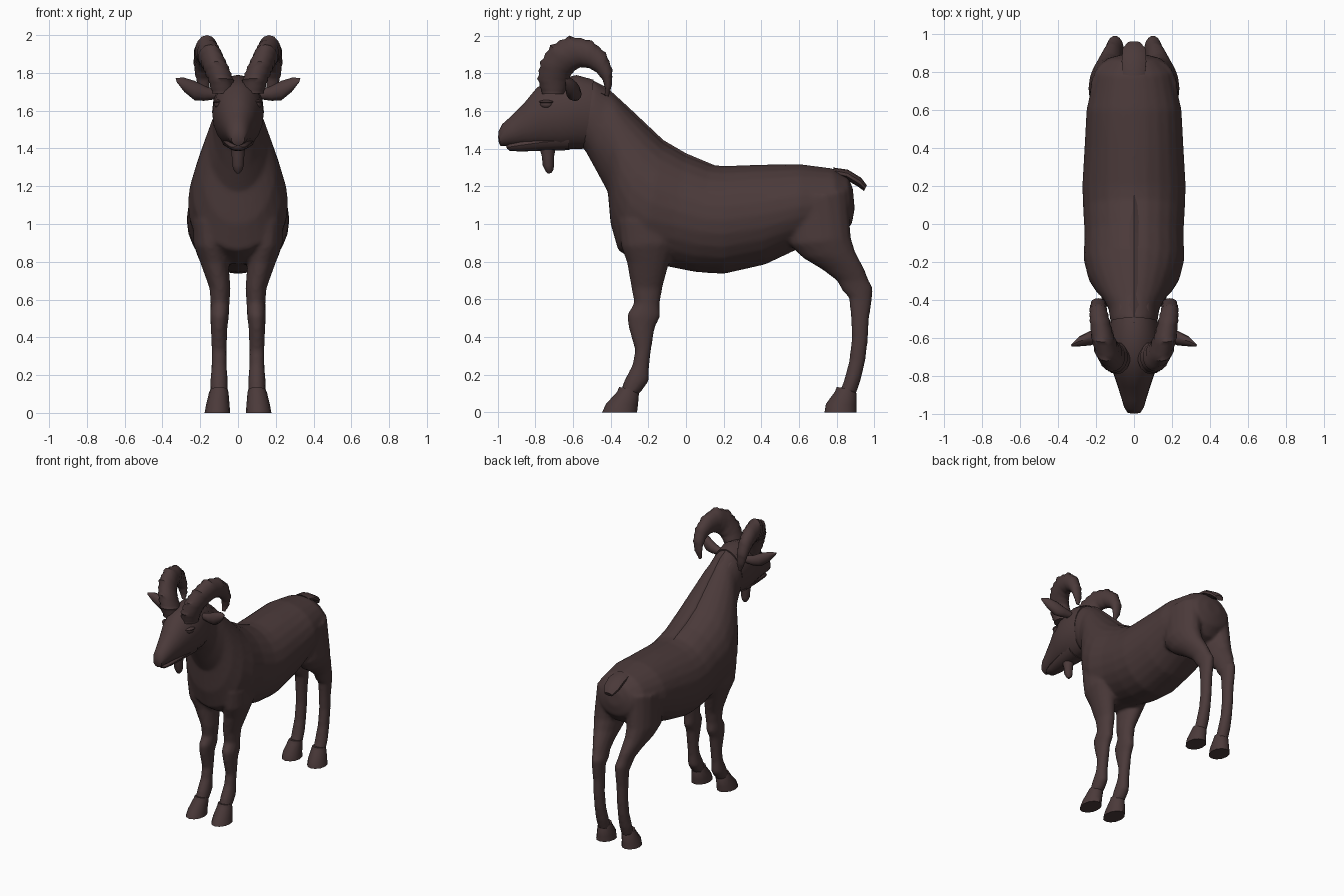
import bpy, bmesh, math
from mathutils import Vector, Matrix

fur = bpy.data.materials.new("dark_brown")
fur.diffuse_color = (0.07, 0.042, 0.042, 1)


def loft(bm, rows, n=16, side=1, sideways=False):
    """Skin ellipses: each row is y1, z1, y2, z2, half width, centre offset."""
    rings = []
    for y1, z1, y2, z2, hw, c in rows:
        ring = []
        for i in range(n):
            a = 2 * math.pi * i / n
            k = math.cos(a) / 2
            u = (y1 + y2) / 2 + (y1 - y2) * k
            z = (z1 + z2) / 2 + (z1 - z2) * k
            w = c + hw * math.sin(a)
            co = (side * u, w, z) if sideways else (side * w, u, z)
            ring.append(bm.verts.new(co))
        rings.append(ring)
    for r, s in zip(rings, rings[1:]):
        for i in range(n):
            j = (i + 1) % n
            bm.faces.new((r[i], r[j], s[j], s[i]))
    bm.faces.new(rings[0])
    bm.faces.new(rings[-1])


def finish(name, bm, angle=40):
    bmesh.ops.recalc_face_normals(bm, faces=bm.faces)
    me = bpy.data.meshes.new(name)
    bm.to_mesh(me)
    bm.free()
    me.materials.append(fur)
    ob = bpy.data.objects.new(name, me)
    bpy.context.collection.objects.link(ob)
    bpy.ops.object.select_all(action='DESELECT')
    ob.select_set(True)
    bpy.context.view_layer.objects.active = ob
    bpy.ops.object.shade_smooth_by_angle(angle=math.radians(angle))
    return ob


def part(name, rows, n=16, side=1, sideways=False, angle=40):
    bm = bmesh.new()
    loft(bm, rows, n, side, sideways)
    return finish(name, bm, angle)


# torso and neck, from rump to throat
torso = [
    (.885, 1.19, .895, 1.08, .06, 0), (.86, 1.25, .88, 1.0, .14, 0),
    (.78, 1.295, .82, .93, .205, 0), (.60, 1.318, .60, .87, .25, 0),
    (.40, 1.315, .42, .785, .26, 0), (.20, 1.308, .20, .735, .272, 0),
    (.13, 1.315, .05, .745, .268, 0), (0, 1.365, -.10, .775, .26, 0),
    (-.12, 1.435, -.25, .79, .265, 0), (-.21, 1.52, -.36, .86, .24, 0),
    (-.30, 1.605, -.40, 1.0, .20, 0), (-.37, 1.675, -.415, 1.17, .16, 0),
    (-.42, 1.715, -.475, 1.28, .133, 0), (-.48, 1.755, -.535, 1.39, .125, 0),
    (-.56, 1.76, -.57, 1.42, .11, 0)]
front_leg = [
    (-.36, 1.02, -.08, 1.02, .09, .15), (-.345, .88, -.05, .90, .09, .145),
    (-.315, .80, -.09, .79, .075, .125), (-.29, .66, -.125, .66, .056, .095),
    (-.275, .58, -.14, .57, .05, .095), (-.315, .515, -.135, .51, .05, .098),
    (-.305, .45, -.165, .45, .044, .10), (-.27, .33, -.185, .33, .04, .10),
    (-.285, .25, -.195, .25, .04, .10), (-.33, .165, -.195, .17, .047, .10),
    (-.345, .12, -.23, .12, .046, .10), (-.35, .09, -.26, .09, .044, .10)]
hind_leg = [
    (.50, 1.12, .86, 1.18, .11, .12), (.55, .89, .875, .93, .10, .14),
    (.62, .82, .90, .85, .082, .135), (.72, .76, .945, .765, .062, .12),
    (.80, .70, .97, .70, .05, .107), (.83, .645, .992, .66, .049, .10),
    (.865, .61, .988, .60, .043, .10), (.875, .50, .972, .50, .04, .10),
    (.88, .40, .965, .38, .039, .10), (.865, .27, .953, .28, .04, .10),
    (.835, .16, .93, .18, .046, .10), (.81, .10, .90, .09, .044, .10)]
bm = bmesh.new()
loft(bm, torso, 24)
for s in (1, -1):
    loft(bm, front_leg, 16, s)
    loft(bm, hind_leg, 16, s)
body = finish("body_and_legs", bm)
fuse = body.modifiers.new("fuse", 'REMESH')
fuse.mode, fuse.voxel_size, fuse.use_smooth_shade = 'VOXEL', .013, True
relax = body.modifiers.new("relax", 'SMOOTH')
relax.factor, relax.iterations = .5, 4

# mane ridge along the back of the neck
part("mane_ridge", [
    (.16, 1.308, .15, 1.28, .01, 0), (0, 1.375, -.02, 1.33, .05, 0),
    (-.12, 1.445, -.15, 1.38, .07, 0), (-.30, 1.615, -.34, 1.55, .075, 0),
    (-.42, 1.725, -.45, 1.65, .075, 0), (-.52, 1.775, -.53, 1.68, .075, 0)], 4, angle=20)

# head with separate lower jaw
part("head", [
    (-.49, 1.765, -.535, 1.40, .125, 0), (-.58, 1.79, -.58, 1.398, .137, 0),
    (-.70, 1.765, -.66, 1.395, .135, 0), (-.79, 1.725, -.74, 1.40, .115, 0),
    (-.86, 1.64, -.83, 1.41, .088, 0), (-.93, 1.57, -.90, 1.415, .066, 0),
    (-.975, 1.53, -.95, 1.415, .052, 0), (-.995, 1.49, -.985, 1.415, .035, 0),
    (-.997, 1.46, -.993, 1.43, .015, 0)], 20)
part("lower_jaw", [
    (-.62, 1.50, -.62, 1.392, .09, 0), (-.76, 1.48, -.76, 1.388, .075, 0),
    (-.88, 1.45, -.88, 1.385, .055, 0), (-.935, 1.43, -.935, 1.388, .04, 0),
    (-.955, 1.415, -.95, 1.40, .02, 0)], 12)
part("beard", [
    (-.78, 1.41, -.69, 1.41, .04, 0), (-.765, 1.36, -.70, 1.36, .035, 0),
    (-.76, 1.31, -.70, 1.31, .032, 0), (-.745, 1.28, -.705, 1.285, .022, 0),
    (-.735, 1.268, -.715, 1.27, .008, 0)], 10)
part("tail", [
    (.78, 1.30, .80, 1.25, .06, 0), (.86, 1.288, .85, 1.235, .068, 0),
    (.93, 1.245, .91, 1.20, .062, 0), (.96, 1.205, .945, 1.175, .035, 0)], 10)

# horn curve: outer edge, inner edge, half width, sideways offset
horn = [
    (-.765, 1.69, -.64, 1.69, .06, .08), (-.79, 1.77, -.62, 1.75, .07, .09),
    (-.775, 1.86, -.615, 1.785, .07, .115), (-.72, 1.95, -.59, 1.815, .066, .145),
    (-.62, 2.0, -.56, 1.832, .062, .165), (-.50, 1.975, -.515, 1.828, .055, .18),
    (-.425, 1.91, -.475, 1.805, .048, .188), (-.39, 1.82, -.442, 1.765, .04, .188),
    (-.392, 1.74, -.428, 1.715, .03, .18), (-.41, 1.675, -.432, 1.685, .012, .172)]
steps = 4
ridged = []
for r, s in zip(horn, horn[1:]):
    for k in range(steps):
        y1, z1, y2, z2, hw, c = [a + (b - a) * k / steps for a, b in zip(r, s)]
        t = .04 if k % 2 else 0          # pinch every other ring into a groove
        ridged.append((y1 + (y2 - y1) * t, z1 + (z2 - z1) * t, y2, z2, hw * (1 - 2 * t), c))
ridged.append(horn[-1])

ear = [
    (.11, 1.71, .12, 1.66, .025, -.58), (.17, 1.728, .18, 1.652, .034, -.588),
    (.23, 1.758, .23, 1.655, .038, -.60), (.29, 1.776, .285, 1.70, .026, -.617),
    (.33, 1.772, .325, 1.752, .006, -.637)]

for s, label in ((1, "right"), (-1, "left")):
    part(label + "_horn", ridged, 14, s, angle=50)
    part(label + "_ear", ear, 12, s, sideways=True)
    # hooves flare forward and outward
    for name, y0, y1, y2, y3 in (("front", -.365, -.25, -.445, -.26),
                                 ("hind", .79, .905, .735, .905)):
        part(label + "_" + name + "_hoof", [
            (y0 + .01, .135, y1 - .01, .12, .045, .10), (y0, .11, y1, .10, .052, .102),
            ((y0 + y2) / 2 - .02, .045, (y1 + y3) / 2, .04, .062, .107),
            (y2, 0, y3, 0, .068, .109)], 12, s)
    # eye with a raised lid
    bm = bmesh.new()
    tilt = Matrix.Rotation(-s * .35, 4, 'Z')
    for dx, dz, sy, sz in ((0, 0, .034, .022), (.004, .013, .04, .010)):
        place = Matrix.Translation(Vector((s * (.103 + dx), -.742, 1.635 + dz)))
        bmesh.ops.create_uvsphere(bm, u_segments=14, v_segments=8, radius=1,
                                  matrix=place @ tilt @ Matrix.Diagonal((.022, sy, sz, 1)))
    finish(label + "_eye", bm)
